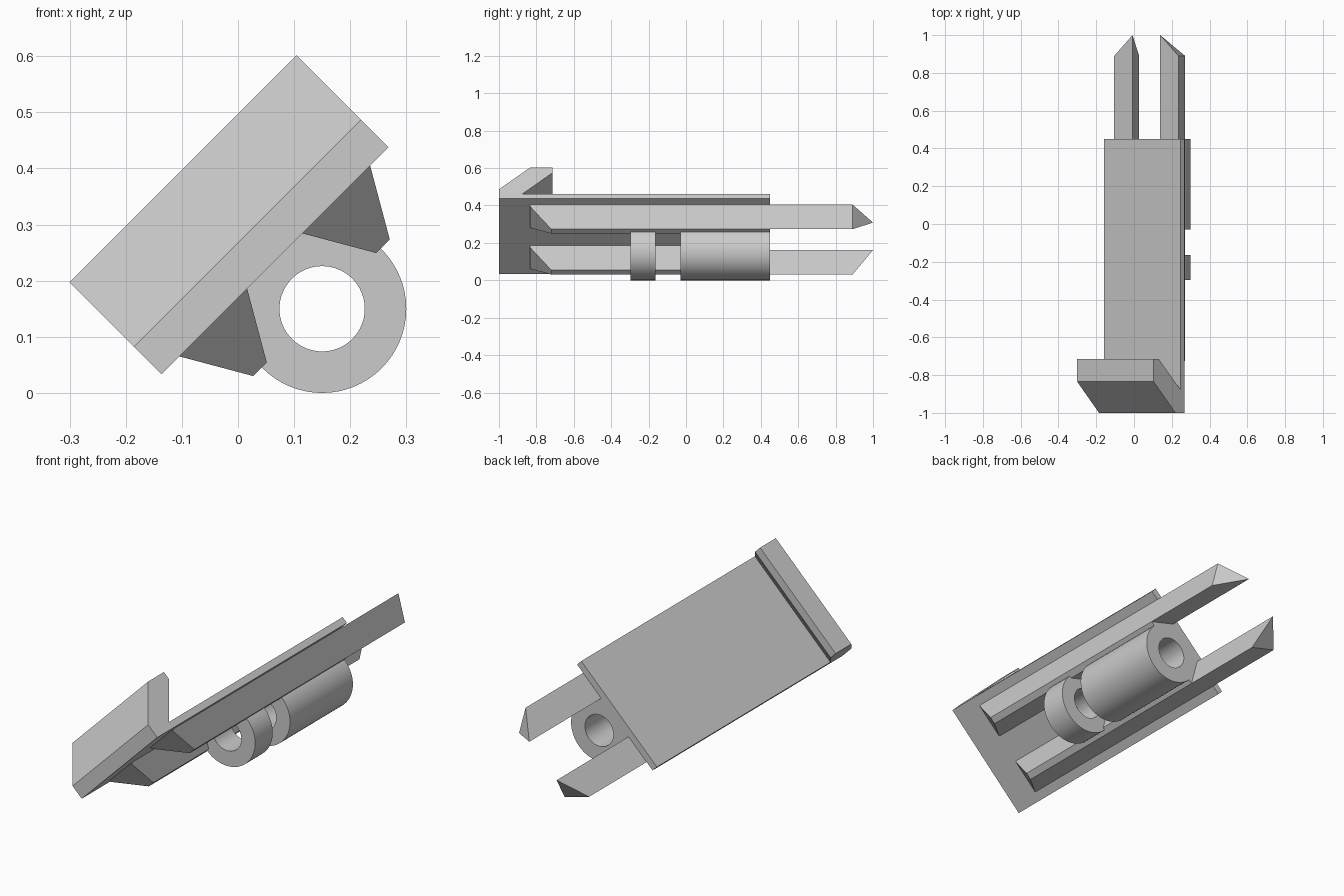
import bpy, bmesh, math
from mathutils import Matrix

cube = bpy.data.objects.get("Cube")
if cube:
    bpy.data.objects.remove(cube, do_unlink=True)

grey = bpy.data.materials.new("plain grey")
grey.use_nodes = True
grey.diffuse_color = (0.6, 0.6, 0.6, 1)
grey.node_tree.nodes["Principled BSDF"].inputs["Base Color"].default_value = (0.6, 0.6, 0.6, 1)

# Everything is laid out flat, then tilted about the y axis
TILT = Matrix.Rotation(math.radians(-45), 4, "Y")
S0, S1 = -0.073, 0.499          # plate side edges
UNDER, TOP = 0.12, 0.152        # plate faces
PLATE_END = 0.45


def loft(name, rings, closed=False, round_edge=None, radius=0.0):
    """Join rings of points with quads; cap the ends or close the loop."""
    bm = bmesh.new()
    loops = [[bm.verts.new(p) for p in ring] for ring in rings]
    n = len(rings[0])
    pairs = list(zip(loops, loops[1:]))
    if closed:
        pairs.append((loops[-1], loops[0]))
    else:
        bm.faces.new(loops[0])
        bm.faces.new(loops[-1])
    for a, b in pairs:
        for i in range(n):
            j = (i + 1) % n
            bm.faces.new((a[i], a[j], b[j], b[i]))
    bmesh.ops.remove_doubles(bm, verts=bm.verts, dist=0.0005)
    bmesh.ops.dissolve_degenerate(bm, edges=bm.edges, dist=0.0005)
    if round_edge:
        edges = [e for e in bm.edges if all(round_edge(v.co) for v in e.verts)]
        bmesh.ops.bevel(bm, geom=edges, offset=radius, segments=10,
                        profile=0.5, affect="EDGES")
    bmesh.ops.recalc_face_normals(bm, faces=bm.faces)
    bm.transform(TILT)
    mesh = bpy.data.meshes.new(name)
    bm.to_mesh(mesh)
    bm.free()
    mesh.materials.append(grey)
    obj = bpy.data.objects.new(name, mesh)
    bpy.context.collection.objects.link(obj)
    bpy.ops.object.select_all(action="DESELECT")
    obj.select_set(True)
    bpy.context.view_layer.objects.active = obj
    bpy.ops.object.shade_smooth_by_angle(angle=math.radians(30))
    return obj


# Plate with an overhanging hooked lip, one rear corner rounded
profile = [(-1, UNDER), (-1, 0.189), (-0.835, 0.352), (-0.715, 0.352),
           (-0.715, 0.313), (-0.877, TOP), (PLATE_END, TOP), (PLATE_END, UNDER)]
loft("hooked_plate", [[(s, y, t) for y, t in profile] for s in (S0, S1)],
     round_edge=lambda c: c.x < 0 and abs(c.y - PLATE_END) < 0.001, radius=0.09)

# Rails: wide under the plate, narrow prongs with pointed tips behind it
LEAN, LIP, LOW = 0.58, 0.112, 0.002


def rail_section(width):
    left = [(LEAN * (UNDER - t), t) for t in (UNDER, LIP, LOW)]
    return left + [(width - a, t) for a, t in reversed(left)]


def rail(name, outer, side):
    wide, narrow = rail_section(0.171), rail_section(2 * LEAN * (UNDER - LOW))
    width = narrow[-1][0]

    def ring(section, y):
        return [(outer + side * a, y(a, t), t) for a, t in section]

    loft(name, [
        ring(wide, lambda a, t: -0.72 if t == LOW else -0.835),
        ring(wide, lambda a, t: PLATE_END),
        ring(narrow, lambda a, t: PLATE_END),
        ring(narrow, lambda a, t: 0.89 + 0.11 * (a - LEAN * (UNDER - t)) / width),
    ])


rail("lower_rail", -0.028, 1)
rail("upper_rail", 0.453, -1)


# Hollow barrels hung under the plate
def barrel(name, y0, y1, sides=64):
    def circle(r, y):
        return [(0.212 + r * math.cos(k * math.tau / sides), y,
                 r * math.sin(k * math.tau / sides)) for k in range(sides)]
    loft(name, [circle(0.15, y0), circle(0.15, y1),
                circle(0.076, y1), circle(0.076, y0)], closed=True)


barrel("rear_barrel", -0.03, PLATE_END)
barrel("front_ring", -0.297, -0.163)
